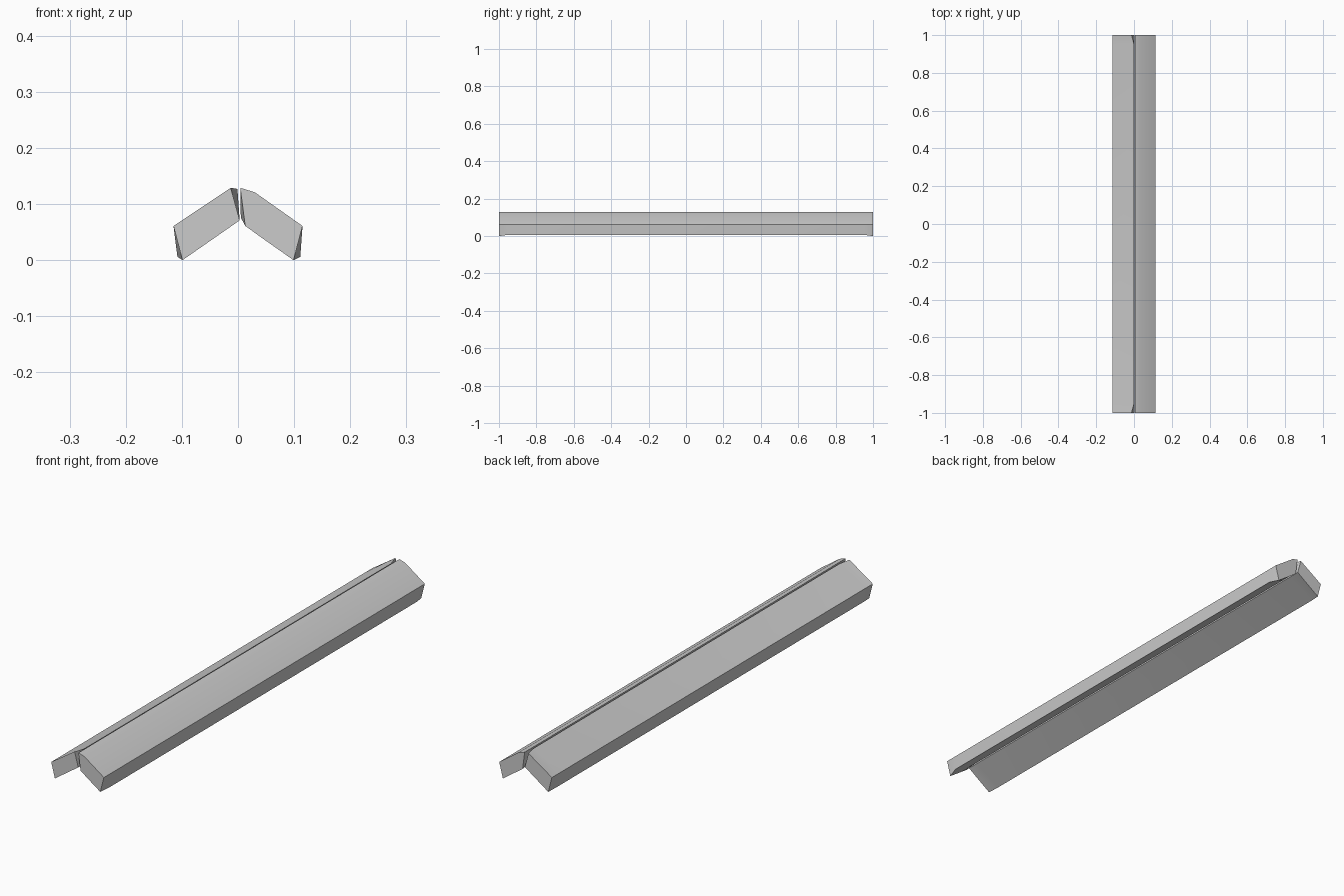
import bpy, bmesh, math

if "Cube" in bpy.data.objects:
    bpy.data.objects.remove(bpy.data.objects["Cube"])

def loft(name, end, mid):
    # Long slab: end sections are slightly cut back, middle section runs full length
    bm = bmesh.new()
    rings = []
    for y, prof in ((-1, end), (-0.955, mid), (0.955, mid), (1, end)):
        rings.append([bm.verts.new((x, y, z)) for x, z in prof])
    n = len(end)
    for a, b in zip(rings, rings[1:]):
        for i in range(n):
            j = (i + 1) % n
            bm.faces.new((a[i], a[j], b[j], b[i]))
    bm.faces.new(rings[0])
    bm.faces.new(rings[-1])
    bmesh.ops.recalc_face_normals(bm, faces=bm.faces)
    me = bpy.data.meshes.new(name)
    bm.to_mesh(me)
    bm.free()
    ob = bpy.data.objects.new(name, me)
    bpy.context.collection.objects.link(ob)
    bpy.context.view_layer.objects.active = ob
    ob.select_set(True)
    bpy.ops.object.shade_smooth_by_angle(angle=math.radians(30))
    ob.select_set(False)

# Left roof slab
loft("left_slab",
     [(-0.115, 0.061), (-0.013, 0.129), (0.003, 0.071), (-0.099, 0.0)],
     [(-0.115, 0.061), (-0.001, 0.127), (0.003, 0.071), (-0.108, 0.006)])

# Right roof slab with a bent ridge lip
loft("right_slab",
     [(0.115, 0.061), (0.03, 0.121), (0.004, 0.129), (0.013, 0.061),
      (0.045, 0.038), (0.099, 0.0)],
     [(0.115, 0.061), (0.03, 0.121), (0.004, 0.129), (0.005, 0.076),
      (0.045, 0.038), (0.111, 0.006)])
